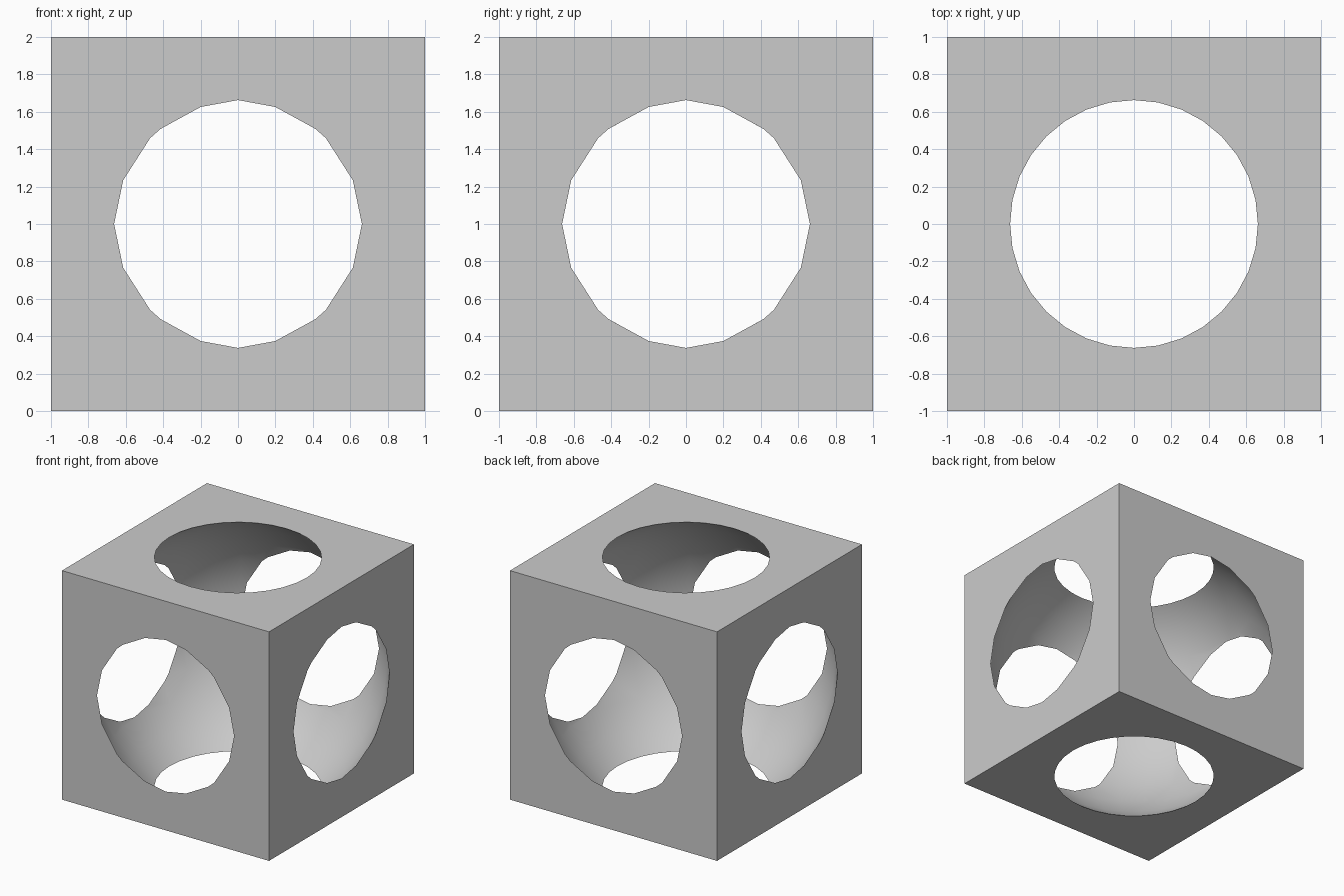
import bpy
import math

if "Cube" in bpy.data.objects:
    bpy.data.objects.remove(bpy.data.objects["Cube"])

# Solid cube standing on the floor
bpy.ops.mesh.primitive_cube_add(size=2, location=(0, 0, 1))
shell = bpy.context.object
shell.name = "hollow_cube"

# Sphere that hollows the cube and opens a round hole in every face
bpy.ops.mesh.primitive_uv_sphere_add(segments=32, ring_count=16, radius=1.2, location=(0, 0, 1))
cutter = bpy.context.object
cutter.name = "sphere_cutter"
cutter.hide_render = True
bpy.ops.object.shade_smooth()

# Carve the sphere out of the cube
cut = shell.modifiers.new("hollow", 'BOOLEAN')
cut.operation = 'DIFFERENCE'
cut.solver = 'EXACT'
cut.object = cutter
bpy.ops.object.select_all(action='DESELECT')
shell.select_set(True)
bpy.context.view_layer.objects.active = shell
bpy.ops.object.modifier_apply(modifier=cut.name)
bpy.data.objects.remove(cutter, do_unlink=True)

# Smooth inside, crisp rims and cube edges
bpy.ops.object.shade_smooth_by_angle(angle=math.radians(30))
